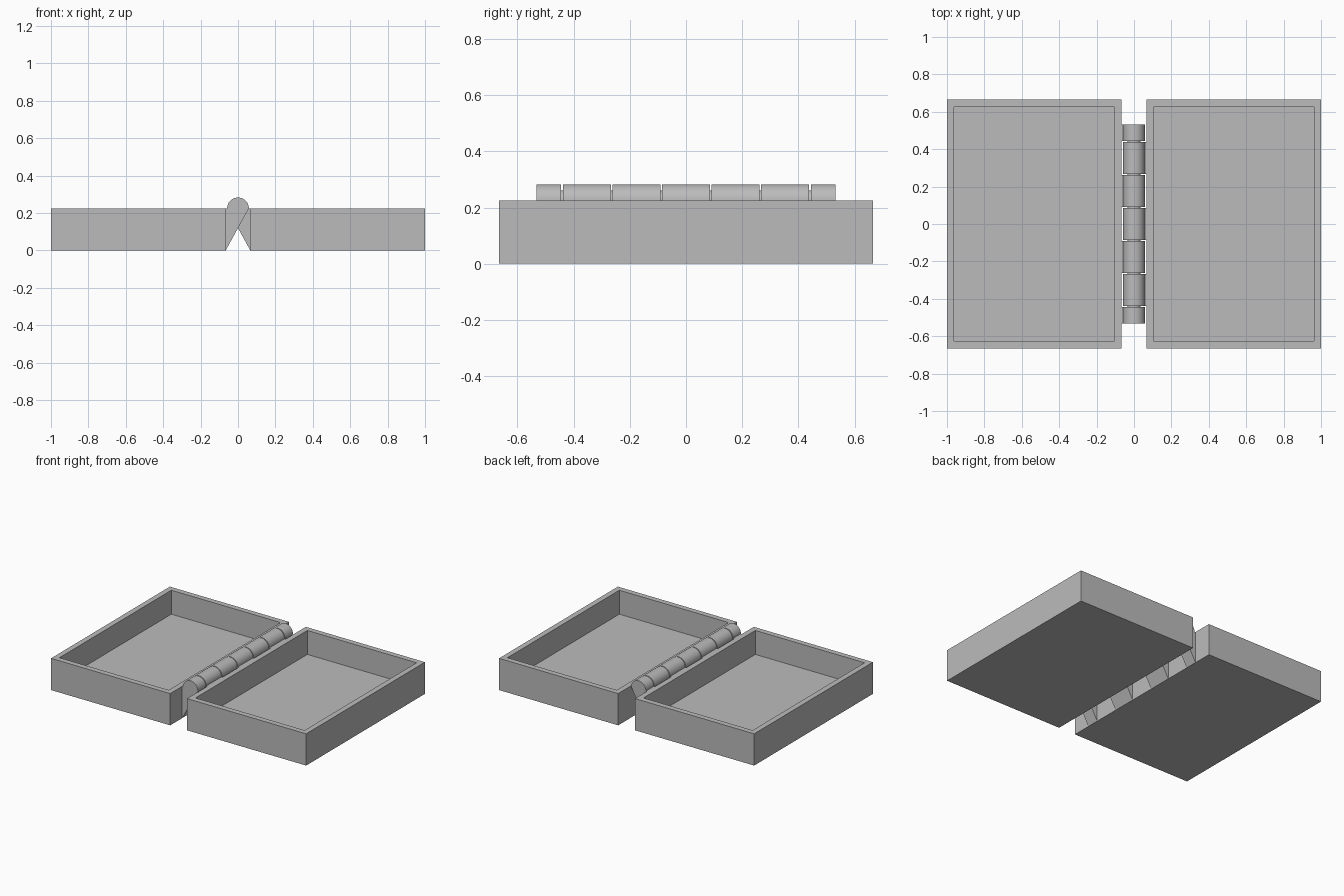
import bpy, bmesh, math
from mathutils import Vector

if "Cube" in bpy.data.objects:
    bpy.data.objects.remove(bpy.data.objects["Cube"])

grey = bpy.data.materials.new("plain_grey")
grey.use_nodes = True
colour = (0.5, 0.5, 0.5, 1)
grey.diffuse_color = colour
grey.node_tree.nodes["Principled BSDF"].inputs["Base Color"].default_value = colour

HEIGHT = 0.225     # tray height and hinge axis height
INNER = 0.066      # tray edge beside the hinge
HALF_Y = 0.665
WALL = 0.055
RADIUS = 0.058


def finish(name, bm, smooth=False):
    bmesh.ops.recalc_face_normals(bm, faces=bm.faces)
    mesh = bpy.data.meshes.new(name)
    bm.to_mesh(mesh)
    bm.free()
    obj = bpy.data.objects.new(name, mesh)
    bpy.context.collection.objects.link(obj)
    mesh.materials.append(grey)
    if smooth:
        bpy.ops.object.select_all(action="DESELECT")
        obj.select_set(True)
        bpy.context.view_layer.objects.active = obj
        bpy.ops.object.shade_smooth_by_angle(angle=math.radians(25))
    return obj


def prism(bm, points, y0, y1):
    """Extrude an (x, z) outline from y0 to y1."""
    face = bm.faces.new([bm.verts.new((x, y0, z)) for x, z in points])
    made = bmesh.ops.extrude_face_region(bm, geom=[face], use_keep_orig=True)
    verts = [v for v in made["geom"] if isinstance(v, bmesh.types.BMVert)]
    bmesh.ops.translate(bm, verts=verts, vec=(0, y1 - y0, 0))


# Open tray: a block whose top is inset and pushed down
def tray(name, side):
    bm = bmesh.new()
    prism(bm, [(side * x, z) for x, z in
               ((INNER, 0), (1, 0), (1, HEIGHT), (INNER, HEIGHT))], -HALF_Y, HALF_Y)
    bmesh.ops.recalc_face_normals(bm, faces=bm.faces)
    top = max(bm.faces, key=lambda f: f.calc_center_median().z)
    bmesh.ops.inset_region(bm, faces=[top], thickness=WALL)
    made = bmesh.ops.extrude_face_region(bm, geom=[top])
    verts = [v for v in made["geom"] if isinstance(v, bmesh.types.BMVert)]
    if top.is_valid:
        bm.faces.remove(top)
    bmesh.ops.translate(bm, verts=verts, vec=Vector((0, 0, WALL - HEIGHT)))
    finish(name, bm)


tray("left_tray", 1)
tray("right_tray", -1)


# Hinge knuckle: rounded top with a sloped web reaching down to one tray
def knuckle(name, side, y0, y1):
    arc = [(RADIUS * math.cos(a), HEIGHT + RADIUS * math.sin(a))
           for a in (math.pi * i / 24 for i in range(25))]
    outline = [(-INNER, 0)] + arc + [(-INNER, HEIGHT)]
    bm = bmesh.new()
    prism(bm, [(-side * x, z) for x, z in outline], y0, y1)
    finish(name, bm, smooth=True)


PITCH = 0.1765
GAP = 0.006
HINGE_END = 0.532
for i in range(7):
    y0 = max((i - 3.5) * PITCH + GAP / 2, -HINGE_END)
    y1 = min((i - 2.5) * PITCH - GAP / 2, HINGE_END)
    knuckle(f"hinge_knuckle_{i + 1}", -1 if i % 2 == 0 else 1, y0, y1)

# Pin through the knuckles
bm = bmesh.new()
prism(bm, [(0.036 * math.cos(a), HEIGHT + 0.036 * math.sin(a))
           for a in (math.tau * i / 32 for i in range(32))], -0.5, 0.5)
finish("hinge_pin", bm, smooth=True)
